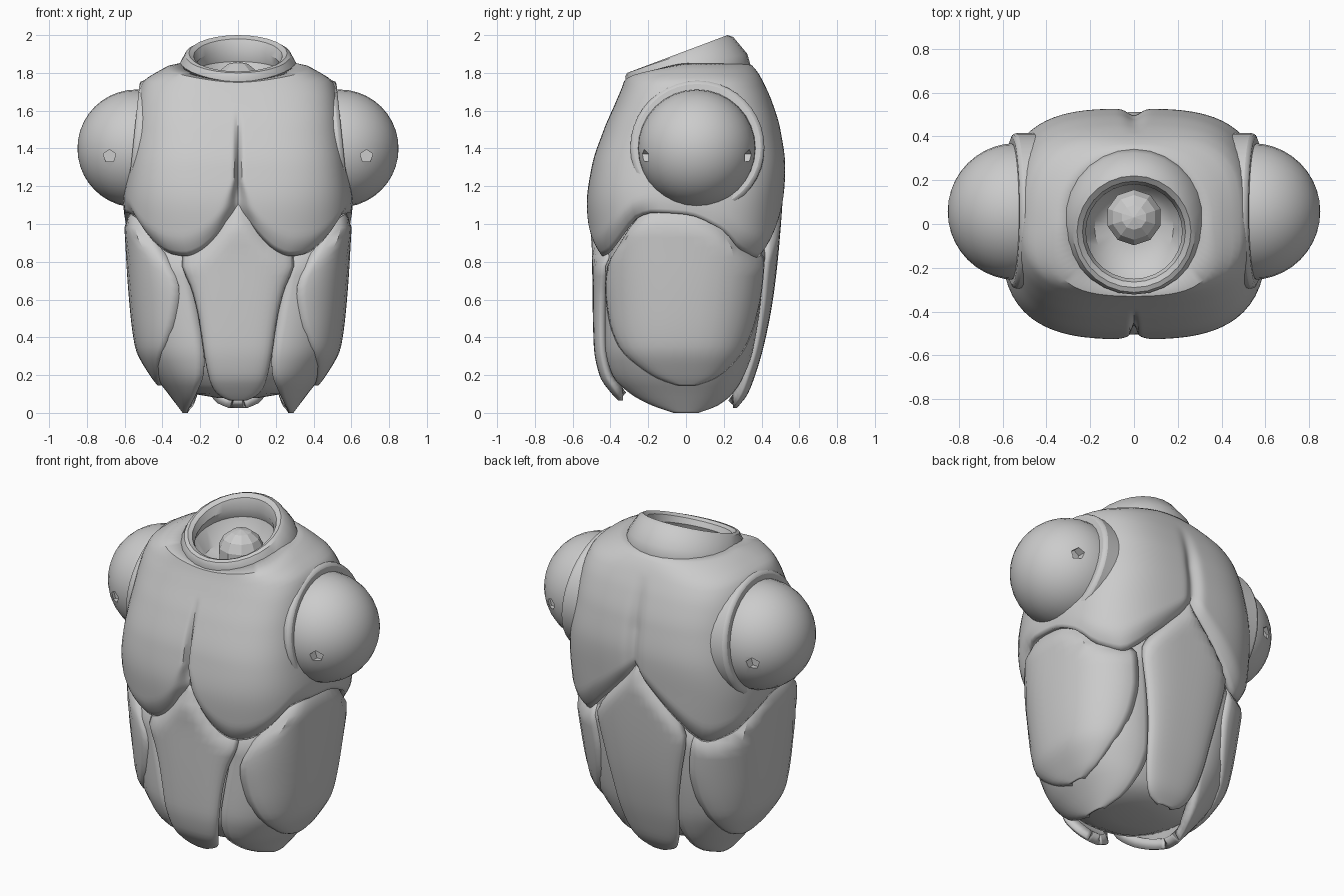
import bpy, bmesh
from math import radians, degrees, sin, cos, atan2, exp, pi

if "Cube" in bpy.data.objects:
    bpy.data.objects.remove(bpy.data.objects["Cube"])

# Body envelope by height: z, half width, front depth, back depth, squareness
BODY = [(0, .31, .29, .25, 2.1), (.1, .39, .40, .33, 2.3), (.2, .47, .468, .37, 2.4),
        (.35, .548, .498, .415, 2.5), (.6, .58, .505, .465, 2.6), (.85, .597, .508, .495, 2.8),
        (1.1, .608, .526, .515, 3.0), (1.3, .585, .5, .526, 3.2), (1.5, .555, .435, .5, 3.2),
        (1.65, .535, .37, .455, 3.1), (1.75, .505, .33, .41, 2.8), (1.81, .42, .315, .375, 2.4),
        (1.87, .30, .30, .32, 2)]
# Lower edge of the chest: angle, height
EDGE = [(-90, 1.04), (-84, 1.01), (-78, .95), (-72, .895), (-66, .855), (-58, .83), (-50, .84),
        (-42, .88), (-34, .95), (-26, 1.03), (-16, 1.06), (0, 1.05), (18, .97), (30, .86),
        (43, .82), (52, .87), (60, .94), (75, 1.07), (90, 1.2)]


def curve(table, v):
    """Smoothly interpolate the rows of a table sorted by its first column."""
    if v <= table[0][0]:
        return table[0][1:]
    if v >= table[-1][0]:
        return table[-1][1:]
    i = next(k for k in range(len(table) - 1) if v <= table[k + 1][0])
    p, q = table[i], table[i + 1]
    o, r = table[max(i - 1, 0)], table[min(i + 2, len(table) - 1)]
    h = q[0] - p[0]
    f = (v - p[0]) / h
    out = []
    for c in range(1, len(p)):
        def slope(a, b, d):
            s1 = (b[c] - a[c]) / (b[0] - a[0]) if b[0] > a[0] else None
            s2 = (d[c] - b[c]) / (d[0] - b[0]) if d[0] > b[0] else None
            if s1 is None or s2 is None:
                return s2 if s1 is None else s1
            return 2 * s1 * s2 / (s1 + s2) if s1 * s2 > 0 else 0
        m0, m1 = slope(o, p, q) * h, slope(p, q, r) * h
        out.append(p[c] * (1 + 2 * f) * (1 - f) ** 2 + m0 * f * (1 - f) ** 2
                   + q[c] * f * f * (3 - 2 * f) + m1 * f * f * (f - 1))
    return tuple(out)


def surface(phi, z, scale=1.0):
    a, front, back, n = curve(BODY, z)
    b = front if sin(phi) < 0 else back
    r = (abs(cos(phi) / a) ** n + abs(sin(phi) / b) ** n) ** (-1 / n) * scale
    return r * cos(phi), r * sin(phi), z


def chest_edge(phi):
    d = degrees(atan2(sin(phi), abs(cos(phi))))
    return curve(EDGE, d)[0], d


def smooth(ob):
    bpy.ops.object.select_all(action='DESELECT')
    ob.select_set(True)
    bpy.context.view_layer.objects.active = ob
    bpy.ops.object.shade_smooth_by_angle(angle=radians(35))


def grid_object(name, rows, closed=False, caps=False, thick=0, mirror=False):
    bm = bmesh.new()
    vs = [[bm.verts.new(p) for p in row] for row in rows]
    m = len(rows[0])
    for lo, hi in zip(vs, vs[1:]):
        for j in range(m if closed else m - 1):
            k = (j + 1) % m
            bm.faces.new((lo[j], lo[k], hi[k], hi[j]))
    if caps:
        bm.faces.new(vs[0][::-1])
        bm.faces.new(vs[-1])
    mesh = bpy.data.meshes.new(name)
    bm.to_mesh(mesh)
    bm.free()
    ob = bpy.data.objects.new(name, mesh)
    bpy.context.collection.objects.link(ob)
    if thick:
        mod = ob.modifiers.new("thickness", 'SOLIDIFY')
        mod.thickness, mod.offset = thick, -1
    if mirror:
        ob.modifiers.new("mirror", 'MIRROR')
    smooth(ob)
    return ob


def petal(name, table, scale, mirror=False, count=26, cols=16):
    """Curved plate on the body; table rows are z, start angle, end angle."""
    table = sorted(table)
    z0, z1 = table[0][0], table[-1][0]
    rows = []
    for i in range(count + 1):
        t = (i / count) ** 1.5
        z = z0 + (z1 - z0) * t
        lo, hi = curve(table, z)
        row = []
        for j in range(cols + 1):
            u = j / cols * 2 - 1
            phi = radians(lo + (hi - lo) * (sin(u * pi / 2) * .4 + u * .6 + 1) / 2)
            # tuck the upper end under the chest
            tuck = .11 * min(1, max(0, (z - chest_edge(phi)[0] + .05) / .1))
            row.append(surface(phi, z, scale * (1 - .06 * abs(u) ** 5 - tuck)))
        rows.append(row)
    return grid_object(name, rows, thick=.06, mirror=mirror)


def centred(widths, side):
    """Turn z, half width pairs into angle ranges on the front or back."""
    out = []
    for z, w in widths:
        h = degrees(atan2(w, curve(BODY, z)[1 if side < 0 else 2]))
        out.append((z, side * 90 - h, side * 90 + h))
    return out


# Chest shell with lobed lower edge and centre creases
SEG, ROWS = 128, 36
chest = []
for i in range(ROWS + 2):
    t = min(1, i / ROWS)
    row = []
    for j in range(SEG):
        phi = 2 * pi * j / SEG
        phi += .3 * sin(2 * phi)
        bottom, d = chest_edge(phi)
        top = 1.84 - .09 * max(0, -sin(phi)) ** 1.5
        z = bottom + (top - bottom) * t
        flat = min(1, max(.15, (abs(d - 2) - 15) / 15))
        curl = .08 * max(0, 1 - t / .12) ** 2 * flat
        x, y, z = surface(phi, z, 1 - curl)
        if y < 0:
            w = .014 + .045 * min(1, max(0, (1.22 - z) / .2))
            y += .06 * exp(-(x / w) ** 2) * min(1, max(0, (1.6 - z) / .4))
        else:
            y -= .03 * exp(-(x / .04) ** 2) * min(1, max(0, (1.75 - z) / .3))
        if i > ROWS:
            x, y, z = .29 * cos(phi), .01 + .29 * sin(phi), z + .015
        row.append((x, y, z))
    chest.append(row)
grid_object("chest_shell", chest, closed=True, thick=.05)

# Inner core behind the plates
core = [[surface(2 * pi * j / 48, z, s) for j in range(48)]
        for z, s in [(.08, .3), (.1, .6), (.15, .76), (.3, .84), (.6, .87), (.9, .87),
                     (1.2, .88), (1.5, .85)]]
grid_object("inner_core", core, closed=True, caps=True)

# Hanging plates
petal("front_plate", centred([(1.12, .12), (1.0, .26), (.85, .37), (.75, .335), (.65, .28),
                              (.5, .235), (.3, .2), (.2, .178), (.13, .15), (.09, .11),
                              (.065, .05)], -1), .98)
petal("back_plate", centred([(1.26, .03), (1.0, .26), (.85, .35), (.6, .29), (.4, .245), (.2, .21),
                             (.1, .17), (.05, .12), (.025, .05)], 1), .99)
petal("side_plate", [(1.15, -15, 20), (1.0, -32, 32), (.9, -40, 46), (.8, -48, 52), (.65, -54, 53),
                     (.5, -51, 50), (.35, -43, 42), (.25, -32, 32), (.18, -20, 21),
                     (.145, -7, 8)], .995, mirror=True)
petal("inner_side_plate", [(1.0, -56, 58), (.7, -60, 60), (.5, -64, 62), (.3, -67, 63),
                           (.2, -65, 59), (.1, -53, 49), (.04, -36, 36), (0, -14, 14)],
      .945, mirror=True)

# Neck collar with hollow: front y, front z, back y, back z, half width
collar = [(-.28, 1.62, .31, 1.7, .30), (-.315, 1.73, .345, 1.83, .335),
          (-.322, 1.78, .325, 1.9, .315), (-.312, 1.8, .25, 1.99, .28), (-.29, 1.808, .22, 2.0, .26),
          (-.265, 1.8, .195, 1.98, .235), (-.25, 1.77, .18, 1.92, .22), (-.26, 1.74, .2, 1.86, .235),
          (-.2, 1.68, .16, 1.73, .18), (-.1, 1.66, .1, 1.68, .1)]
rings = []
for yf, zf, yb, zb, rx in collar:
    ring = []
    for j in range(28):
        a = 2 * pi * j / 28
        f = (sin(a) + 1) / 2
        ring.append((rx * cos(a), yf + (yb - yf) * f, zf + (zb - zf) * f))
    rings.append(ring)
grid_object("neck_collar", rings, closed=True, caps=True)

# Neck ball joint
bpy.ops.mesh.primitive_uv_sphere_add(segments=10, ring_count=7, radius=.13, location=(0, .03, 1.73))
bpy.context.object.name = "neck_ball"

# Shoulder sockets and domes with small pits
for s, side in ((1, "right"), (-1, "left")):
    bpy.ops.mesh.primitive_cylinder_add(vertices=40, radius=.355, depth=.16,
                                        location=(s * .477, .06, 1.4),
                                        rotation=(0, s * radians(90 - 6), 0))
    socket = bpy.context.object
    socket.name = side + "_shoulder_socket"
    bev = socket.modifiers.new("edge", 'BEVEL')
    bev.width, bev.segments = .02, 2
    smooth(socket)

    bpy.ops.mesh.primitive_uv_sphere_add(segments=32, ring_count=20, radius=.312,
                                         location=(s * .538, .057, 1.4), rotation=(0, pi / 2, 0))
    dome = bpy.context.object
    dome.name = side + "_shoulder_dome"
    for y in (-.23, .345):
        bpy.ops.mesh.primitive_cylinder_add(vertices=5, radius=.035, depth=.1,
                                            location=(s * .68, y, 1.36), rotation=(pi / 2, 0, 0))
        cutter = bpy.context.object
        cutter.name = side + "_pit_cutter"
        cutter.hide_render = True
        cutter.hide_set(True)
        cut = dome.modifiers.new("pit", 'BOOLEAN')
        cut.object, cut.operation, cut.solver = cutter, 'DIFFERENCE', 'EXACT'
    smooth(dome)
